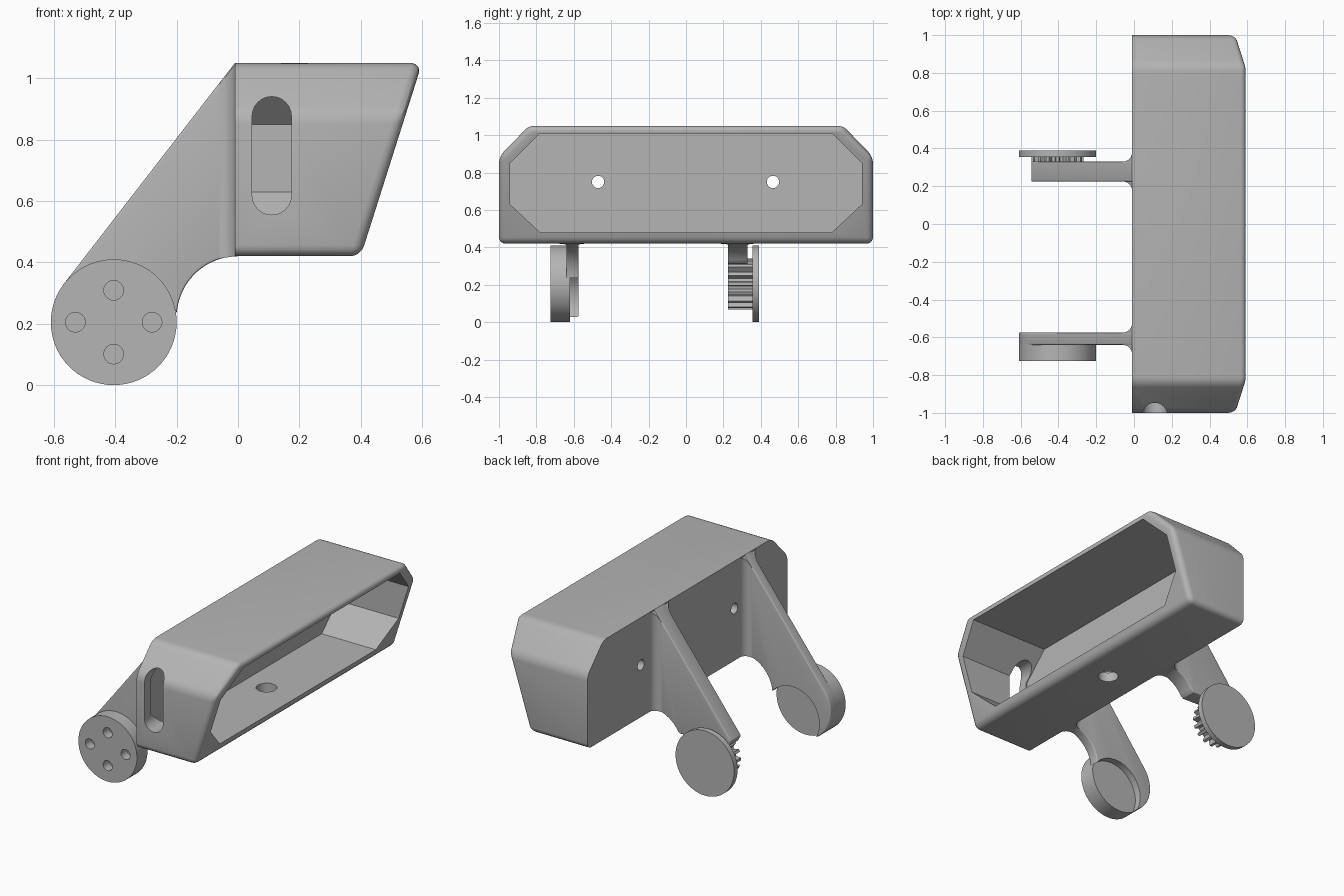
import bpy, bmesh, math
from mathutils import Vector

if "Cube" in bpy.data.objects:
    bpy.data.objects.remove(bpy.data.objects["Cube"], do_unlink=True)

grey = bpy.data.materials.new("plain_grey")
grey.use_nodes = True
grey.diffuse_color = (0.46, 0.46, 0.46, 1)
grey.node_tree.nodes["Principled BSDF"].inputs["Base Color"].default_value = grey.diffuse_color

PIVOT = (-0.405, 0.205)
RADIUS = 0.205


def arc(centre, radius, start, end, steps=32):
    """Points on an arc, angles in degrees."""
    angles = [math.radians(start + (end - start) * i / steps) for i in range(steps + 1)]
    return [(centre[0] + radius * math.cos(a), centre[1] + radius * math.sin(a)) for a in angles]


def circle(centre, radius, steps=48):
    return arc(centre, radius, 0, 360, steps)[:-1]


def prism(name, outline, axis, low, high):
    """Extrude a closed outline along an axis."""
    place = {"x": lambda u, v, t: (t, u, v),
             "y": lambda u, v, t: (u, t, v),
             "z": lambda u, v, t: (u, v, t)}[axis]
    bm = bmesh.new()
    ends = [[bm.verts.new(place(u, v, t)) for u, v in outline] for t in (low, high)]
    for end in ends:
        bm.faces.new(end)
    n = len(outline)
    for i in range(n):
        j = (i + 1) % n
        bm.faces.new((ends[0][i], ends[0][j], ends[1][j], ends[1][i]))
    bmesh.ops.recalc_face_normals(bm, faces=bm.faces)
    mesh = bpy.data.meshes.new(name)
    bm.to_mesh(mesh)
    bm.free()
    mesh.materials.append(grey)
    obj = bpy.data.objects.new(name, mesh)
    bpy.context.collection.objects.link(obj)
    return obj


def activate(obj):
    bpy.ops.object.select_all(action="DESELECT")
    obj.select_set(True)
    bpy.context.view_layer.objects.active = obj


def cut(obj, cutter):
    """Subtract the cutter and discard it."""
    activate(obj)
    mod = obj.modifiers.new("cut", "BOOLEAN")
    mod.operation, mod.solver, mod.object = "DIFFERENCE", "EXACT", cutter
    bpy.ops.object.modifier_apply(modifier=mod.name)
    bpy.data.objects.remove(cutter, do_unlink=True)


def soften(obj, width):
    activate(obj)
    mod = obj.modifiers.new("round", "BEVEL")
    mod.width, mod.segments, mod.angle_limit = width, 4, math.radians(60)
    bpy.ops.object.modifier_apply(modifier=mod.name)


def smooth(obj):
    activate(obj)
    bpy.ops.object.shade_smooth_by_angle(angle=math.radians(25))


# Housing shell with a sloping open front and chamfered top corners
half = [(1.0, 0.42), (1.0, 0.885), (0.84, 1.05)]
outer = half + [(-y, z) for y, z in reversed(half)]
housing = prism("housing", outer, "x", -0.01, 0.6)
bm = bmesh.new()
bm.from_mesh(housing.data)
for v in bm.verts:
    if v.co.x > 0.3:
        v.co.x -= (1.05 - v.co.z) * 0.2 / 0.63
rounded = [e for e in bm.edges if max(v.co.x for v in e.verts) > 0.3]
bmesh.ops.bevel(bm, geom=rounded, offset=0.035, segments=4, profile=0.5, affect="EDGES")
bm.to_mesh(housing.data)
bm.free()

# Octagonal cavity, end slot, cable holes and floor hole
half = [(0.78, 0.48), (0.94, 0.63), (0.94, 0.85), (0.78, 1.01)]
cut(housing, prism("cavity", half + [(-y, z) for y, z in reversed(half)], "x", 0.04, 1))
slot = arc((0.11, 0.876), 0.064, 0, 180, 16) + arc((0.11, 0.619), 0.064, 180, 360, 16)
cut(housing, prism("slot", slot, "y", -1.1, -0.7))
for y in (-0.47, 0.465):
    cut(housing, prism("back_hole", circle((y, 0.75), 0.033, 24), "x", -0.2, 0.2))
cut(housing, prism("floor_hole", circle((0.2, 0), 0.06, 32), "z", 0.3, 0.6))
smooth(housing)

# Arm outline pieces: sloping back edge and hollow underside
shoulder = [(0.0, 0.42), (0.0, 1.05), (-0.01, 1.05)]
underside = arc((0, 0.22), 0.2, 180, 93, 20)

# Right arm with a recessed round end
right_arm = prism("right_arm", shoulder + arc(PIVOT, RADIUS, 142.3, 360, 48) + underside,
                  "y", -0.64, -0.575)
soften(right_arm, 0.018)
cut(right_arm, prism("recess", circle((-0.343, 0.116), 0.188), "y", -0.7, -0.5))
smooth(right_arm)

# Thick drilled disc on the right arm
right_disc = prism("right_disc", circle(PIVOT, RADIUS, 64), "y", -0.725, -0.62)
for dx, dz in ((0.125, 0), (-0.125, 0), (0, 0.104), (0, -0.104)):
    cut(right_disc, prism("disc_hole", circle((PIVOT[0] + dx, PIVOT[1] + dz), 0.032, 24),
                          "y", -0.8, -0.665))
smooth(right_disc)

# Left arm, ending at the gear
lower = [p for p in underside if p[1] > 0.31]
left_arm = prism("left_arm", shoulder + [(-0.545, 0.357), (-0.525, 0.32), (-0.19, 0.31)] + lower,
                 "y", 0.225, 0.33)
soften(left_arm, 0.02)
smooth(left_arm)

# Toothed wheel and thin cap on the left arm
teeth = 16
gear_outline = []
for i in range(teeth):
    for step, r in ((-0.3, 0.105), (-0.16, 0.137), (0.16, 0.137), (0.3, 0.105)):
        a = math.tau * (i + step) / teeth
        gear_outline.append((PIVOT[0] + r * math.cos(a), PIVOT[1] + r * math.sin(a)))
gear = prism("gear", gear_outline, "y", 0.225, 0.36)
left_disc = prism("left_disc", circle(PIVOT, RADIUS, 64), "y", 0.355, 0.39)
smooth(left_disc)

# Concave fillets where each arm meets the housing
for name, low, high in (("right_fillet", -0.64, -0.575), ("left_fillet", 0.225, 0.33)):
    r = 0.05
    outline = (arc((-0.01 - r, low - r), r, 0, 90, 8)
               + arc((-0.01 - r, high + r), r, 270, 360, 8)
               + [(0.0, high + r), (0.0, low - r)])
    fillet = prism(name, outline, "z", 0.42, 1.045)
    for v in fillet.data.vertices:
        depth = max(0, -0.01 - v.co.x)
        if v.co.z > 0.7:
            v.co.z -= depth * 1.29
        else:
            v.co.z -= depth * 0.15
    smooth(fillet)
